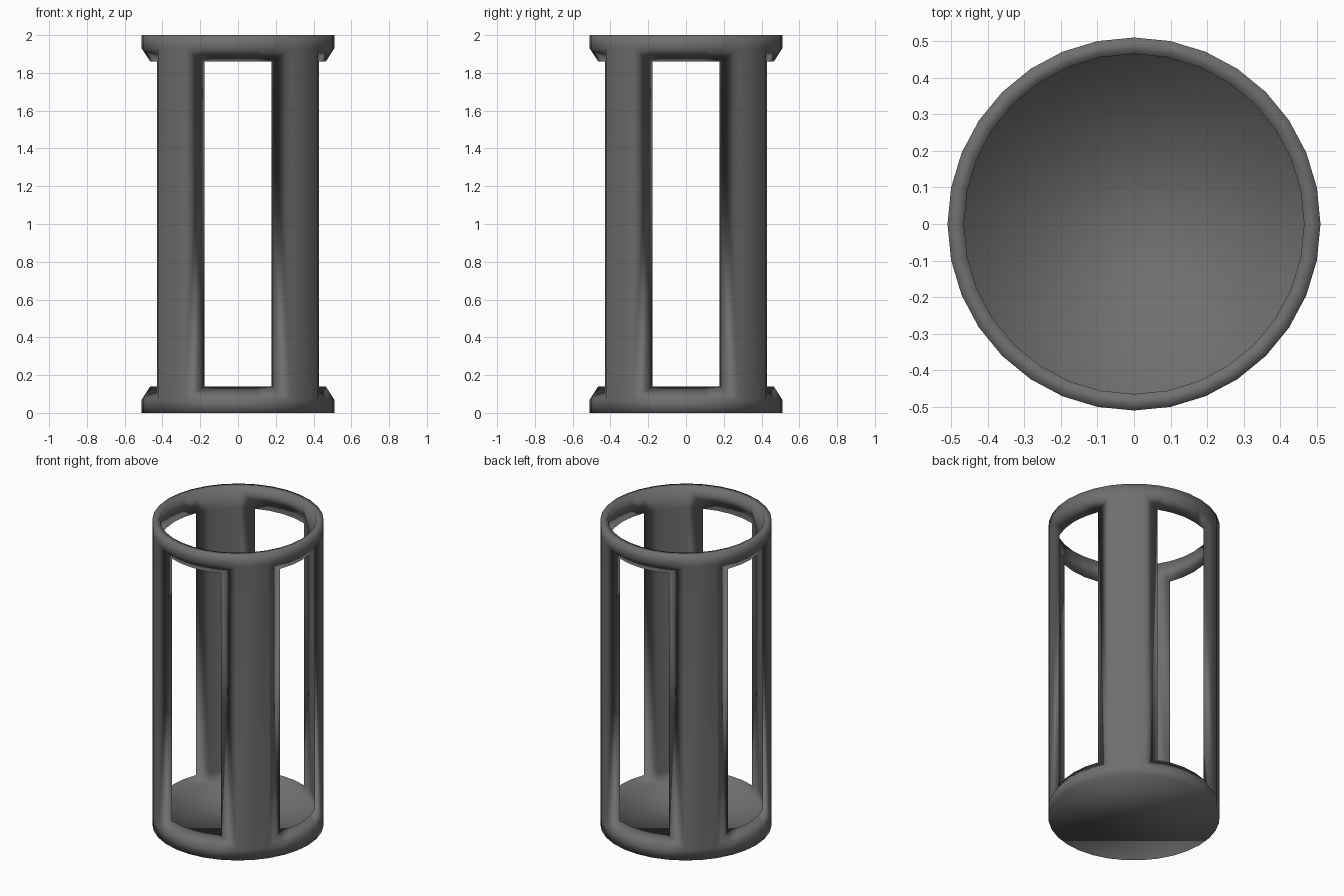
import bpy, bmesh, math

if "Cube" in bpy.data.objects:
    bpy.data.objects.remove(bpy.data.objects["Cube"])

N = 32                      # sides of the tube
R_OUT, R_IN = 0.51, 0.465

bm = bmesh.new()


def ring(r, z):
    return [bm.verts.new((r * math.cos(2 * math.pi * i / N),
                          r * math.sin(2 * math.pi * i / N), z)) for i in range(N)]


def band(a, b, keep=range(8)):
    # quads between two rings, only for the kept segments of each quarter
    for i in range(N):
        if i % 8 in keep:
            j = (i + 1) % N
            bm.faces.new((a[i], a[j], b[j], b[i]))


outer = [ring(R_OUT, z) for z in (0, 0.07, 1.93, 2)]
inner = [ring(R_IN, z) for z in (0.07, 0.14, 1.86, 2)]

# bottom rim, posts and top rim, outside and inside
for rings, posts in ((outer, (3, 4)), (inner, (2, 3, 4, 5))):
    band(rings[0], rings[1])
    band(rings[1], rings[2], posts)
    band(rings[2], rings[3])
band(outer[3], inner[3])    # flat top lip

# base underside and inner floor
bm.faces.new(outer[0])
bm.faces.new(inner[0])

# slanted reveals around the four windows
for q in range(0, N, 8):
    for k in (1, 2):        # sill and head
        o, n = outer[k], inner[k]
        for i in range(-2, 2):
            a, b = (q + i) % N, (q + i + 1) % N
            bm.faces.new((o[a], o[b], n[b], n[a]))
        for s in (-1, 1):
            bm.faces.new((o[(q + 3 * s) % N], o[(q + 2 * s) % N], n[(q + 2 * s) % N]))
    for s in (-1, 1):       # side jambs
        a, b = (q + 3 * s) % N, (q + 2 * s) % N
        bm.faces.new((outer[1][a], outer[2][a], inner[2][b], inner[1][b]))

# the floor is a separate shell from the outside, so orient each explicitly by volume
bmesh.ops.recalc_face_normals(bm, faces=bm.faces[:])
for f in bm.faces:
    f.smooth = True

mesh = bpy.data.meshes.new("open_sided_holder")
bm.to_mesh(mesh)
bm.free()
holder = bpy.data.objects.new("open_sided_holder", mesh)
bpy.context.collection.objects.link(holder)

# dark grey finish
dark = bpy.data.materials.new("dark_grey")
dark.diffuse_color = (0.16, 0.16, 0.16, 1)
dark.use_nodes = True
dark.node_tree.nodes["Principled BSDF"].inputs["Base Color"].default_value = dark.diffuse_color
mesh.materials.append(dark)
